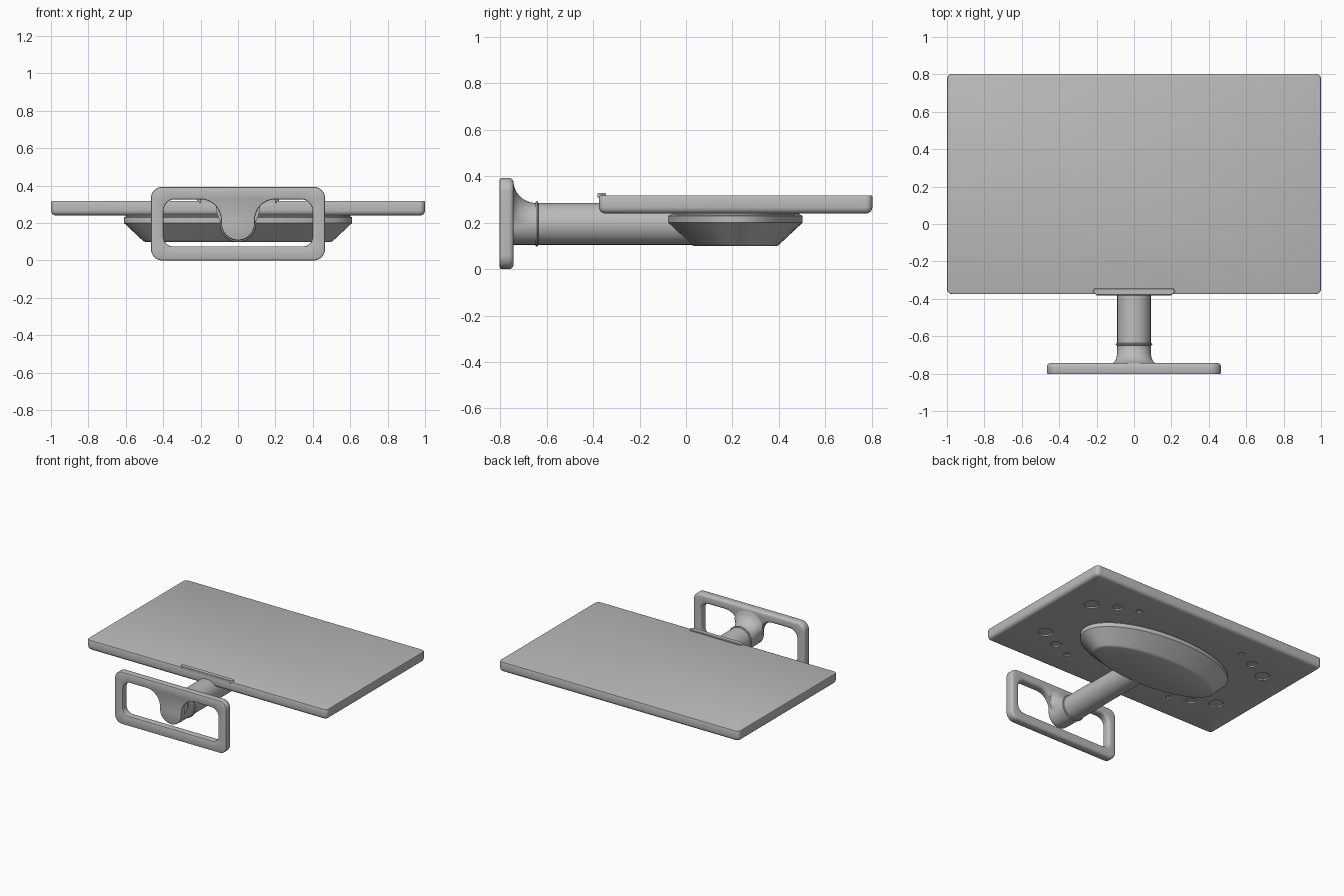
import bpy, bmesh
from math import sin, cos, pi, radians, sqrt
from mathutils import Vector

old = bpy.data.objects.get("Cube")
if old:
    bpy.data.objects.remove(old)

grey = bpy.data.materials.new("matte_grey")
grey.use_nodes = True
colour = (0.5, 0.5, 0.5, 1)
grey.diffuse_color = colour
grey.node_tree.nodes["Principled BSDF"].inputs["Base Color"].default_value = colour


def arc(cx, cy, rx, start, end, steps=10, ry=None):
    angles = [radians(start + (end - start) * i / steps) for i in range(steps + 1)]
    return [(cx + rx * cos(a), cy + (ry or rx) * sin(a)) for a in angles]


def oval(cx, cy, rx, ry, steps=32):
    return arc(cx, cy, rx, 0, 360, steps, ry)[:-1]


def rounded_rect(x, low, high, r):
    return (arc(x - r, low + r, r, -90, 0) + arc(x - r, high - r, r, 0, 90)
            + arc(r - x, high - r, r, 90, 180) + arc(r - x, low + r, r, 180, 270))


def inset(loop, d):
    """Move a counter-clockwise outline inward by d."""
    result = []
    for i, p in enumerate(loop):
        t = Vector(loop[(i + 1) % len(loop)]) - Vector(loop[i - 1])
        t.normalize()
        result.append((p[0] - t.y * d, p[1] + t.x * d))
    return result


def flat(loop, z):
    return [(x, y, z) for x, y in loop]


def upright(loop, y):
    return [(x, y, z) for x, z in loop]


def skin(bm, rings):
    """Join rings with quads; return the rings of vertices."""
    rows = [[bm.verts.new(p) for p in ring] for ring in rings]
    n = len(rows[0])
    for a, b in zip(rows, rows[1:]):
        for i in range(n):
            j = (i + 1) % n
            bm.faces.new((a[i], a[j], b[j], b[i]))
    return rows


def fill(bm, loops, normal):
    edges = [bm.edges.get((loop[i - 1], loop[i])) for loop in loops for i in range(len(loop))]
    bmesh.ops.triangle_fill(bm, edges=edges, use_beauty=True, normal=normal)


def finish(bm, name, angle=40):
    bmesh.ops.recalc_face_normals(bm, faces=bm.faces[:])
    mesh = bpy.data.meshes.new(name)
    bm.to_mesh(mesh)
    bm.free()
    mesh.materials.append(grey)
    obj = bpy.data.objects.new(name, mesh)
    bpy.context.collection.objects.link(obj)
    bpy.ops.object.select_all(action='DESELECT')
    obj.select_set(True)
    bpy.context.view_layer.objects.active = obj
    bpy.ops.object.shade_smooth_by_angle(angle=radians(angle))


def solid(name, rings):
    bm = bmesh.new()
    rows = skin(bm, rings)
    bm.faces.new(rows[0])
    bm.faces.new(rows[-1])
    finish(bm, name)


def rounding(r, steps=4):
    """Pairs of (inset, distance from the end face) for a rounded edge."""
    turns = [pi / 2 * i / steps for i in range(steps + 1)]
    return [(r - r * sin(a), r - r * cos(a)) for a in turns]


# Display panel with rounded back edge and round recesses on its underside
BOTTOM, TOP, MID = 0.24, 0.318, 0.212
outline = rounded_rect(1.0, -0.375, 0.803, 0.03)
rings = [flat(inset(outline, d), BOTTOM + h) for d, h in rounding(0.026)]
rings += [flat(inset(outline, d), TOP - h) for d, h in reversed(rounding(0.006, 2))]
bm = bmesh.new()
panel = skin(bm, rings)
bm.faces.new(panel[-1])
mouths = []
for x, dy, r in ((0.76, 0.245, 0.052), (0.6, 0.325, 0.036), (0.455, 0.385, 0.022)):
    for sx in (-1, 1):
        for sy in (-1, 1):
            centre = (x * sx, MID + dy * sy)
            recess = skin(bm, [flat(oval(*centre, r, r), BOTTOM),
                               flat(oval(*centre, r * 0.92, r * 0.92), BOTTOM + 0.008)])
            bm.faces.new(recess[-1])
            mouths.append(recess[0])
fill(bm, [panel[0]] + mouths, (0, 0, -1))
finish(bm, "display_panel")

# Oval housing under the panel
profile = ((0.25, 0.012), (0.234, 0.012), (0.23, 0), (0.2, 0),
           (0.11, 0.096), (0.103, 0.104), (0.099, 0.115))
solid("rear_housing", [flat(oval(0, MID, 0.61 - d, 0.29 - d, 80), z) for z, d in profile])

# Stand neck, flaring up into the foot
AXIS, R = 0.195, 0.09
rings = [upright(oval(0, AXIS, R, R, 48), 0.12)]
for i in range(13):
    t = i / 12
    k = 1 - sqrt(1 - min(t, 0.995) ** 2)
    ring = []
    for x, z in oval(0, 0, R, R, 48):
        up = max(0, z / R)
        ring.append((x * (1 + 1.1 * k * up), AXIS + z * (1 + (1.1 * k if z > 0 else 0))))
    rings.append(upright(ring, -0.645 - 0.1 * t))
rings.append([(x, -0.765, z) for x, y, z in rings[-1]])
solid("stand_neck", rings)

# Collar around the neck
solid("neck_collar", [upright(oval(0, AXIS, r, r, 48), y) for r, y in
                      ((0.088, -0.65), (0.095, -0.648), (0.098, -0.643),
                       (0.095, -0.638), (0.088, -0.636))])

# Foot frame: rounded rectangle with an opening that leaves a central tongue
FRONT, BACK = -0.803, -0.743
outer = rounded_rect(0.465, 0, 0.393, 0.06)
half = (arc(0.348, 0.125, 0.05, -90, 0) + arc(0.338, 0.266, 0.06, 0, 90)
        + arc(0.2, 0.216, 0.11, 90, 180, 16) + arc(0, 0.197, 0.09, 0, -90, 14))
opening = half + [(-x, z) for x, z in reversed(half[:-1])]
bm = bmesh.new()
sides = []
for loop, sign in ((outer, 1), (opening, -1)):
    rings = [upright(inset(loop, d * sign), FRONT + h) for d, h in rounding(0.007, 2)]
    rings += [upright(inset(loop, d * sign), BACK - h) for d, h in reversed(rounding(0.02))]
    sides.append(skin(bm, rings))
fill(bm, [s[0] for s in sides], (0, -1, 0))
fill(bm, [s[-1] for s in sides], (0, 1, 0))
finish(bm, "stand_foot")

# Slim lip clipped over the panel's front edge
lip = [(-0.2, -0.381), (0.2, -0.381), (0.22, -0.362), (0.21, -0.345),
       (-0.21, -0.345), (-0.22, -0.362)]
solid("front_lip", [flat(lip, 0.308), flat(lip, 0.325), flat(inset(lip, 0.003), 0.328)])
